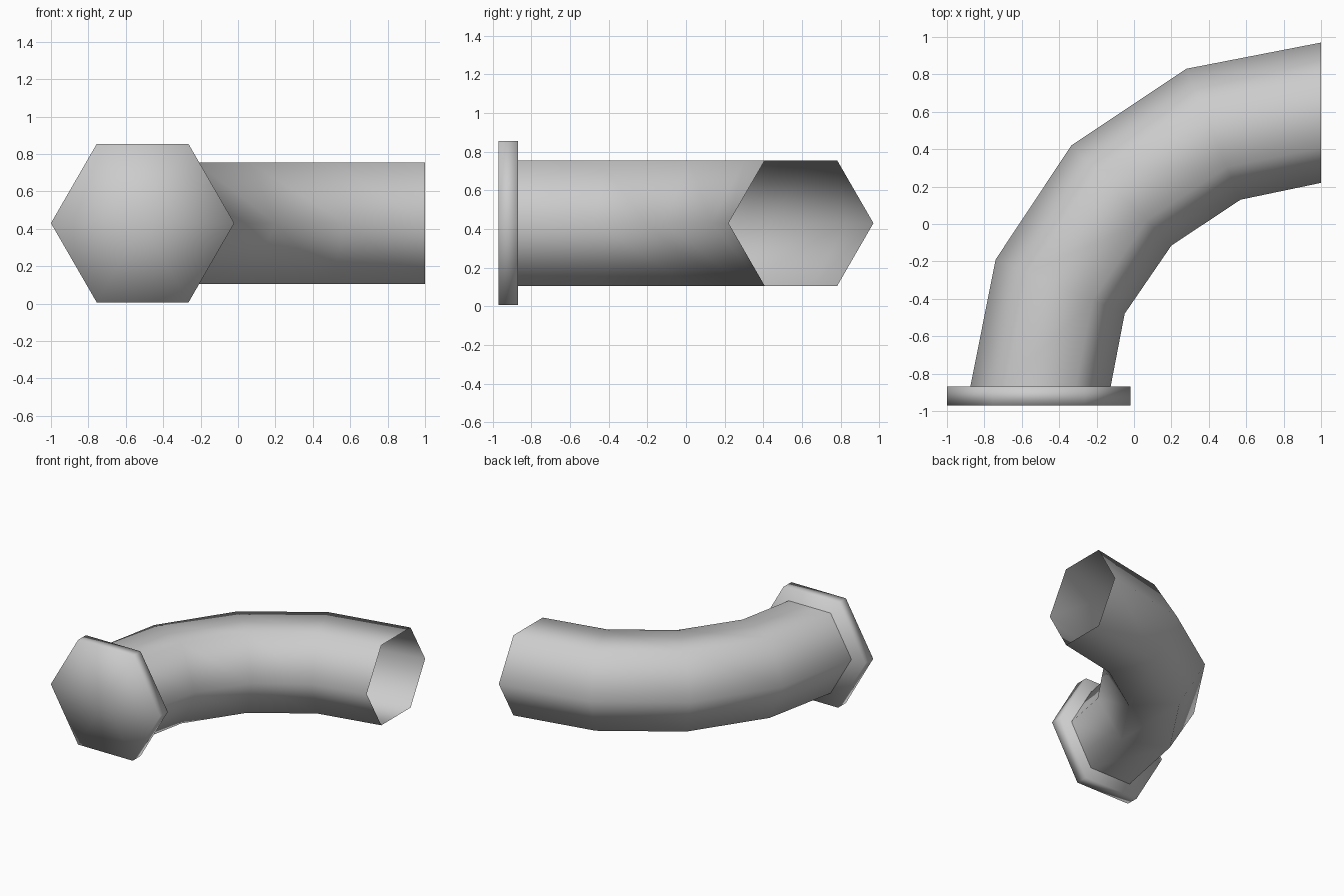
import bpy, bmesh, math

cube = bpy.data.objects.get("Cube")
if cube:
    bpy.data.objects.remove(cube, do_unlink=True)

SIDES = 6
MID_Z = 0.43

grey = bpy.data.materials.new("pipe_grey")
grey.use_nodes = True
grey.diffuse_color = (0.6, 0.6, 0.6, 1)
grey.node_tree.nodes["Principled BSDF"].inputs["Base Color"].default_value = (0.6, 0.6, 0.6, 1)


def loft(name, rings):
    """Skin hexagonal rings; each is (outer xy, inner xy, half height radius)."""
    bm = bmesh.new()
    loops = []
    for (ox, oy), (ix, iy), radius in rings:
        loop = []
        for k in range(SIDES):
            a = math.tau * k / SIDES
            c, s = math.cos(a) / 2, math.sin(a)
            loop.append(bm.verts.new(((ox + ix) / 2 + (ox - ix) * c,
                                      (oy + iy) / 2 + (oy - iy) * c,
                                      MID_Z + radius * s)))
        loops.append(loop)
    for a, b in zip(loops, loops[1:]):
        for k in range(SIDES):
            n = (k + 1) % SIDES
            bm.faces.new((a[k], a[n], b[n], b[k]))
    # Rings of zero radius collapse into the centre point of a cap
    bmesh.ops.remove_doubles(bm, verts=bm.verts, dist=0.0001)
    bmesh.ops.recalc_face_normals(bm, faces=bm.faces)
    for f in bm.faces:
        f.smooth = True
    mesh = bpy.data.meshes.new(name)
    bm.to_mesh(mesh)
    bm.free()
    mesh.materials.append(grey)
    obj = bpy.data.objects.new(name, mesh)
    bpy.context.collection.objects.link(obj)
    return obj


# Bent pipe, open at the far end
R = 0.375
loft("bent_pipe", [
    ((-0.875, -0.87), (-0.125, -0.87), R),
    ((-0.74, -0.19), (-0.05, -0.48), R),
    ((-0.335, 0.42), (0.20, -0.115), R),
    ((0.28, 0.83), (0.57, 0.13), R),
    ((1.0, 0.97), (1.0, 0.22), R),
])

# Closed end flange
CX, FR = -0.51, 0.49
loft("end_flange", [((CX - r, y), (CX + r, y), r)
                    for r, y in ((0, -0.97), (FR, -0.97), (FR, -0.87), (0, -0.87))])
